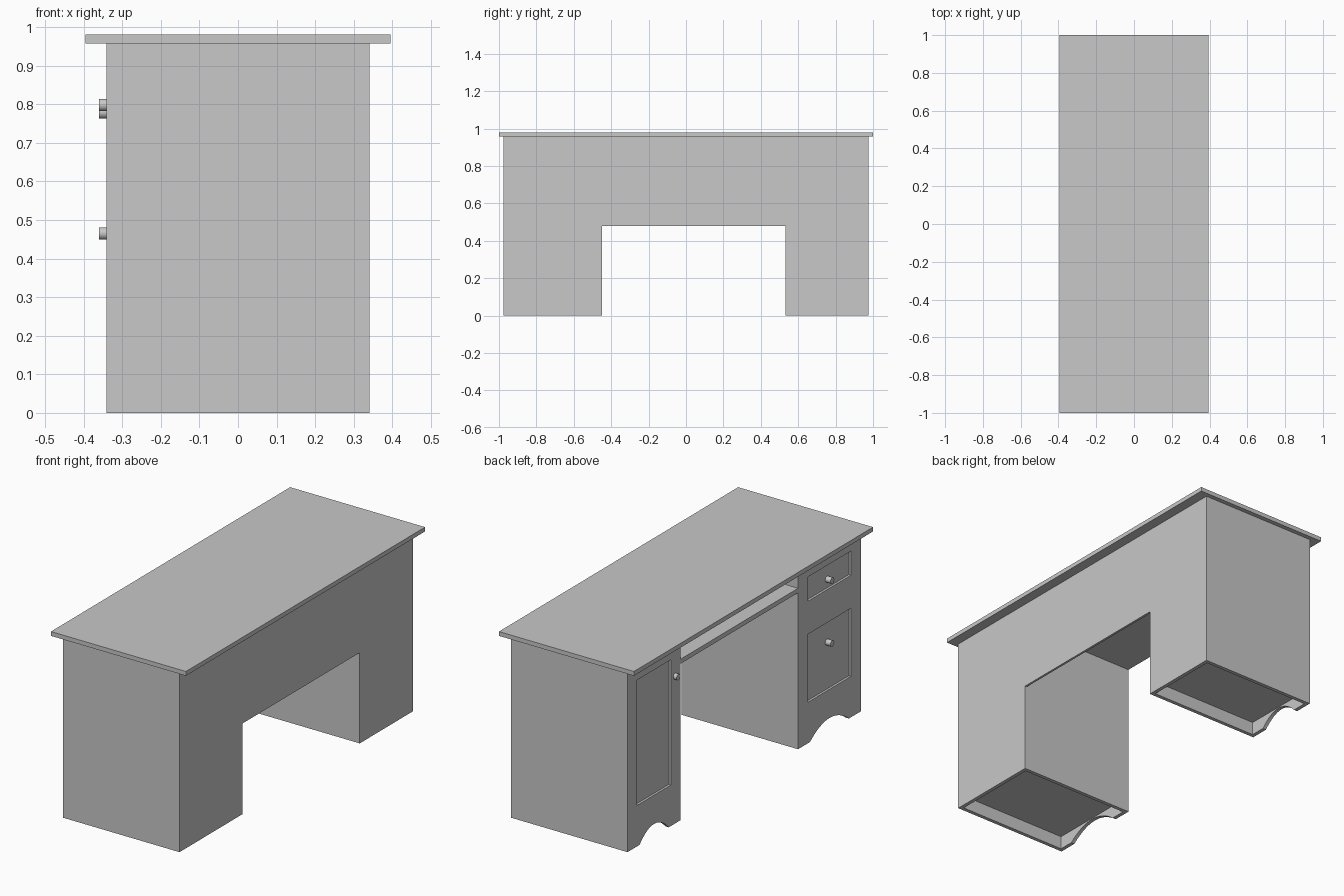
import bpy, bmesh, math
from mathutils import Vector

if "Cube" in bpy.data.objects:
    bpy.data.objects.remove(bpy.data.objects["Cube"], do_unlink=True)

grey = bpy.data.materials.new("plain_grey")
grey.use_nodes = True
colour = (0.58, 0.58, 0.58, 1)
grey.diffuse_color = colour
grey.node_tree.nodes["Principled BSDF"].inputs["Base Color"].default_value = colour


def prism(name, points, sweep):
    """Solid made by sweeping a flat outline along a vector."""
    bm = bmesh.new()
    base = bm.faces.new([bm.verts.new(p) for p in points])
    swept = bmesh.ops.extrude_face_region(bm, geom=[base], use_keep_orig=True)
    verts = [g for g in swept["geom"] if isinstance(g, bmesh.types.BMVert)]
    bmesh.ops.translate(bm, verts=verts, vec=Vector(sweep))
    bmesh.ops.recalc_face_normals(bm, faces=bm.faces)
    mesh = bpy.data.meshes.new(name)
    bm.to_mesh(mesh)
    bm.free()
    mesh.materials.append(grey)
    obj = bpy.data.objects.new(name, mesh)
    bpy.context.collection.objects.link(obj)
    return obj


def box(name, x, y, z):
    outline = [(x[0], y[0], z[0]), (x[1], y[0], z[0]),
               (x[1], y[1], z[0]), (x[0], y[1], z[0])]
    return prism(name, outline, (0, 0, z[1] - z[0]))


def carve(target, cutter):
    mod = target.modifiers.new("cut", "BOOLEAN")
    mod.operation = "DIFFERENCE"
    mod.solver = "EXACT"
    mod.object = cutter
    bpy.context.view_layer.objects.active = target
    bpy.ops.object.modifier_apply(modifier=mod.name)
    bpy.data.objects.remove(cutter, do_unlink=True)


# Main dimensions
HALF_X, HALF_Y, TOP_Z = 0.341, 0.976, 0.957
KNEE = (-0.45, 0.531)          # kneehole between the two pedestals
WALL, RECESS = 0.02, 0.012
face_x = -HALF_X

# Desktop and carcass
box("desktop", (-0.395, 0.395), (-1, 1), (TOP_Z, 0.98))
body = box("desk_body", (-HALF_X, HALF_X), (-HALF_Y, HALF_Y), (0, TOP_Z))

# Kneehole below the shelf, with a shorter opening through the back panel
panel_x = HALF_X - RECESS
knee_outline = [(-0.5, -0.1), (0.5, -0.1), (0.5, 0.48),
                (panel_x, 0.48), (panel_x, 0.828), (-0.5, 0.828)]
carve(body, prism("kneehole_cut", [(x, KNEE[0], z) for x, z in knee_outline],
                  (0, KNEE[1] - KNEE[0], 0)))

# Open slot above the shelf
carve(body, box("slot_cut", (-0.5, panel_x), KNEE, (0.852, 1.1)))

# Pedestals: hollow underside and arched plinth
for y0, y1 in ((-HALF_Y, KNEE[0]), (KNEE[1], HALF_Y)):
    carve(body, box("underside_cut", (face_x + WALL, HALF_X - WALL),
                    (y0 + WALL, y1 - WALL), (-0.1, 0.07)))
    a, b = y0 + 0.1, y1 - 0.1
    arch = [(-0.5, a, -0.1)]
    for i in range(17):
        t = i / 16
        arch.append((-0.5, a + (b - a) * t, 0.065 * (1 - (2 * t - 1) ** 2)))
    arch.append((-0.5, b, -0.1))
    carve(body, prism("arch_cut", arch, (0.2, 0, 0)))

# Recessed door and drawer panels
DRAWER_Y, DOOR_Y = (-0.892, -0.532), (0.614, 0.895)
for y, z in ((DRAWER_Y, (0.752, 0.88)), (DRAWER_Y, (0.217, 0.577)),
             (DOOR_Y, (0.217, 0.88))):
    carve(body, box("panel_cut", (-0.5, face_x + RECESS), y, z))

# Round knobs
for name, y, z, base in (("upper_drawer_knob", -0.71, 0.798, face_x + RECESS),
                         ("lower_drawer_knob", -0.71, 0.465, face_x + RECESS),
                         ("door_knob", 0.577, 0.779, face_x)):
    tip = -0.36
    bpy.ops.mesh.primitive_cylinder_add(
        vertices=32, radius=0.016, depth=base - tip,
        location=((base + tip) / 2, y, z), rotation=(0, math.pi / 2, 0))
    knob = bpy.context.object
    knob.name = name
    knob.data.materials.append(grey)
    bpy.ops.object.shade_smooth_by_angle(angle=math.radians(40))
